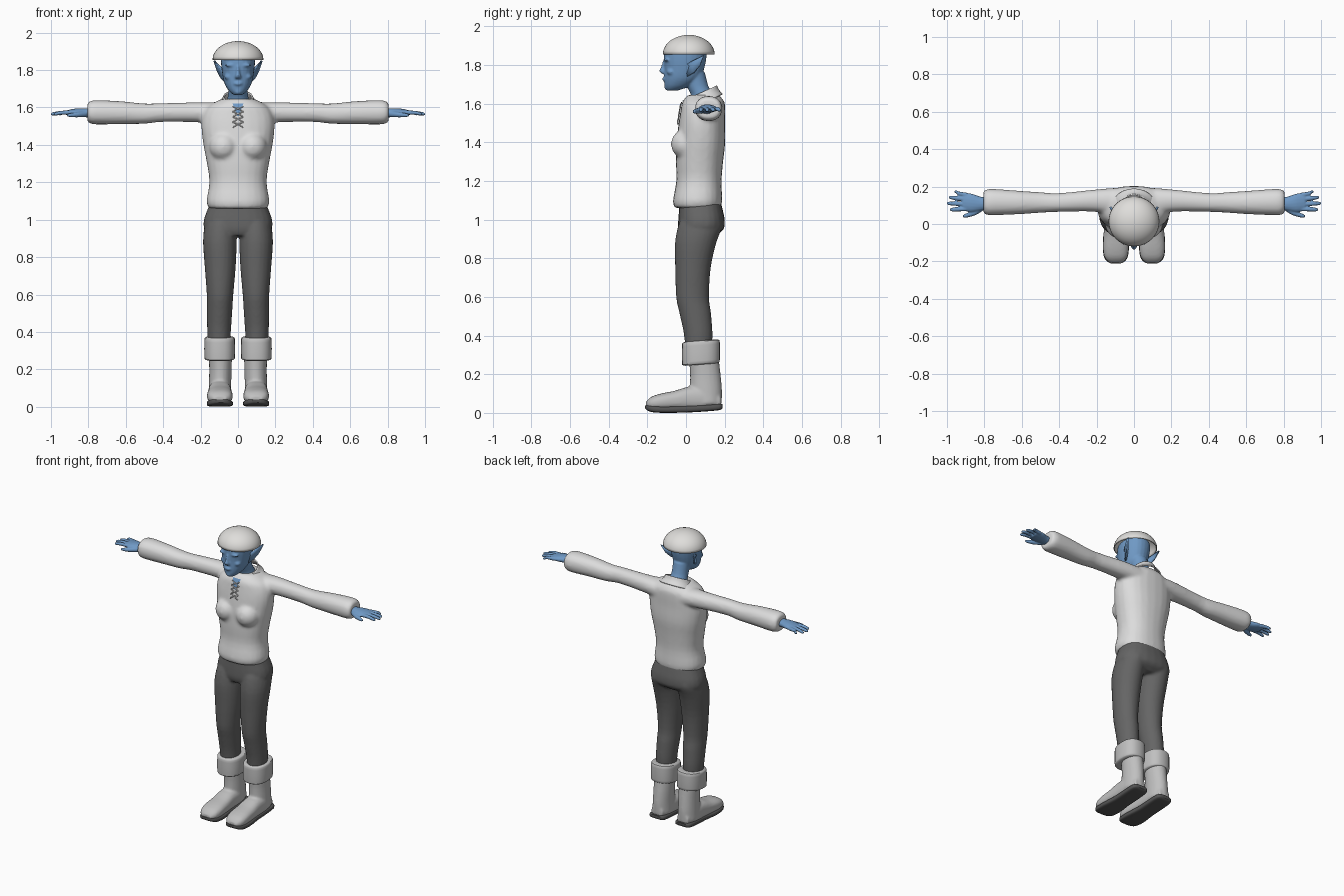
import bpy, bmesh, math
from mathutils import Vector, Matrix

cube = bpy.data.objects.get("Cube")
if cube:
    bpy.data.objects.remove(cube, do_unlink=True)


def material(name, r, g, b):
    m = bpy.data.materials.new(name)
    m.use_nodes = True
    m.diffuse_color = (r, g, b, 1)
    bsdf = next(n for n in m.node_tree.nodes if n.type == 'BSDF_PRINCIPLED')
    bsdf.inputs["Base Color"].default_value = (r, g, b, 1)
    bsdf.inputs["Roughness"].default_value = 0.8
    return m


SKIN = material("blue skin", 0.16, 0.32, 0.56)
SHIRT = material("off white cloth", 0.72, 0.72, 0.72)
CAP = material("cap white", 0.74, 0.73, 0.71)
PANTS = material("dark grey cloth", 0.13, 0.13, 0.13)
BOOT = material("light grey leather", 0.53, 0.53, 0.53)
SOLE = material("sole grey", 0.09, 0.09, 0.09)


def finish(name, bm, mat):
    bmesh.ops.recalc_face_normals(bm, faces=bm.faces[:])
    me = bpy.data.meshes.new(name)
    bm.to_mesh(me)
    bm.free()
    me.materials.append(mat)
    ob = bpy.data.objects.new(name, me)
    bpy.context.collection.objects.link(ob)
    return ob


def catmull(secs, steps):
    """Smoothly interpolate cross-section tuples."""
    p = [Vector(s) for s in secs]
    out = []
    for i in range(len(p) - 1):
        a, b, c, d = p[max(i - 1, 0)], p[i], p[i + 1], p[min(i + 2, len(p) - 1)]
        for k in range(steps):
            t = k / steps
            out.append(b + (c - a) * (t / 2) + (a * 2 - b * 5 + c * 4 - d) * (t * t / 2)
                       + (b * 3 - a - c * 3 + d) * (t ** 3 / 2))
    return out + [p[-1]]


def loft(name, axis, secs, mat, sign=1, n=24, power=2, steps=3, tilt=0, caps=True):
    """Sections: (position on axis, centre a, centre b, radius a, radius b)."""
    bm = bmesh.new()
    rings = []
    for t, ca, cb, ra, rb in catmull(secs, steps):
        ring = []
        for i in range(n):
            th = math.tau * i / n
            c, s = math.cos(th), math.sin(th)
            a = ca + ra * math.copysign(abs(c) ** (2 / power), c)
            b = cb + rb * math.copysign(abs(s) ** (2 / power), s)
            co = {'x': (t, a, b), 'y': (a, t, b), 'z': (a, b, t + tilt * (b - cb))}[axis]
            ring.append(bm.verts.new((co[0] * sign, co[1], co[2])))
        rings.append(ring)
    for r, q in zip(rings, rings[1:]):
        for i in range(n):
            j = (i + 1) % n
            bm.faces.new((r[i], r[j], q[j], q[i]))
    if caps:
        bm.faces.new(rings[0])
        bm.faces.new(rings[-1])
    return finish(name, bm, mat)


def ball(name, centre, radii, mat):
    bm = bmesh.new()
    bmesh.ops.create_uvsphere(bm, u_segments=20, v_segments=12, radius=1,
                              matrix=Matrix.LocRotScale(centre, None, radii))
    return finish(name, bm, mat)


def fuse(name, parts, voxel, smooth=4):
    """Join overlapping parts into one continuous skin."""
    bpy.ops.object.select_all(action='DESELECT')
    for p in parts:
        p.select_set(True)
    bpy.context.view_layer.objects.active = parts[0]
    bpy.ops.object.join()
    ob = parts[0]
    ob.name = name
    re = ob.modifiers.new("blend", 'REMESH')
    re.mode, re.voxel_size, re.use_smooth_shade = 'VOXEL', voxel, True
    sm = ob.modifiers.new("relax", 'SMOOTH')
    sm.iterations = smooth
    return ob


SIDES = (("left", 1), ("right", -1))

# Shirt: torso, bust and sleeves
shirt = [loft("torso", 'z', [
    (1.06, 0, .06, .155, .12), (1.1, 0, .06, .168, .127), (1.2, 0, .067, .153, .117),
    (1.3, 0, .07, .166, .122), (1.4, 0, .077, .185, .126), (1.5, 0, .082, .196, .12),
    (1.57, 0, .088, .185, .115), (1.61, 0, .09, .155, .108), (1.645, 0, .09, .09, .08)],
    SHIRT, power=2.3)]
for side, s in SIDES:
    shirt.append(ball("bust", (.077 * s, .002, 1.39), (.078, .08, .078), SHIRT))
    shirt.append(loft("sleeve", 'x', [
        (.08, .115, 1.567, .08, .06), (.2, .125, 1.574, .06, .054), (.4, .115, 1.573, .05, .05),
        (.5, .115, 1.567, .055, .054), (.62, .115, 1.572, .063, .061),
        (.74, .117, 1.574, .07, .065), (.785, .117, 1.574, .069, .062),
        (.805, .117, 1.574, .058, .05)], SHIRT, s, power=2.2))
shirt = fuse("shirt", shirt, .011)

# Collar, open at the top
collar = loft("collar", 'z', [(1.605, 0, .09, .12, .1), (1.635, 0, .088, .092, .082),
              (1.66, 0, .085, .078, .075)], SHIRT, tilt=.45, caps=False)
thick = collar.modifiers.new("thickness", 'SOLIDIFY')
thick.thickness = .008

# Neck opening and laces laid on the chest
bpy.context.view_layer.update()
chest = shirt.evaluated_get(bpy.context.evaluated_depsgraph_get())


def on_chest(x, z, lift=.004):
    hit, loc, _, _ = chest.ray_cast(Vector((x, -1, z)), Vector((0, 1, 0)))
    return (x, (loc.y if hit else 0) - lift, z)


bm = bmesh.new()
rows = [[bm.verts.new(on_chest(w * k, z)) for k in (-1, 0, 1)]
        for z, w in ((1.622, .03), (1.6, .021), (1.575, .012), (1.555, .004))]
for a, b in zip(rows, rows[1:]):
    for i in (0, 1):
        bm.faces.new((a[i], a[i + 1], b[i + 1], b[i]))
finish("neck_opening", bm, SKIN)

curve = bpy.data.curves.new("laces", 'CURVE')
curve.dimensions, curve.bevel_depth, curve.bevel_resolution = '3D', .0035, 1
for k in range(4):
    top = 1.605 - .028 * k
    for s in (1, -1):
        sp = curve.splines.new('POLY')
        sp.points.add(2)
        for pt, (x, z) in zip(sp.points, ((-.028, top), (0, top - .01), (.028, top - .028))):
            pt.co = (*on_chest(x * s, z, .006), 1)
curve.materials.append(SHIRT)
bpy.context.collection.objects.link(bpy.data.objects.new("laces", curve))

# Trousers
pants = [loft("hips", 'z', [
    (.915, 0, .06, .13, .09), (.95, 0, .077, .18, .118), (1.0, 0, .08, .182, .12),
    (1.05, 0, .077, .165, .113), (1.09, 0, .073, .148, .107)], PANTS, power=2.4)]
for side, s in SIDES:
    pants.append(loft("leg", 'z', [
        (.35, .101, .065, .06, .07), (.42, .101, .062, .064, .075), (.52, .098, .047, .068, .082),
        (.6, .096, .034, .071, .085), (.75, .095, .036, .083, .092), (.88, .097, .05, .09, .107),
        (.97, .093, .075, .085, .115), (1.01, .085, .08, .07, .1)], PANTS, s))
fuse("trousers", pants, .009, 3)

# Boots
for side, s in SIDES:
    shaft = loft("shaft", 'z', [(.05, .097, .105, .062, .08), (.12, .096, .103, .06, .083),
                 (.2, .094, .1, .06, .079), (.3, .094, .09, .063, .077)], BOOT, s)
    foot = loft("foot", 'y', [
        (.18, .097, .06, .04, .035), (.1, .097, .075, .06, .06), (.02, .097, .075, .062, .062),
        (-.06, .097, .064, .066, .05), (-.13, .097, .057, .069, .043),
        (-.18, .097, .05, .06, .033), (-.208, .097, .042, .035, .015)], BOOT, s, power=2.5)
    fuse(side + "_boot", [shaft, foot], .008, 3)
    loft(side + "_sole", 'y', [
        (.19, .097, .034, .035, .01), (.17, .097, .03, .057, .016), (.08, .097, .024, .06, .018),
        (0, .097, .02, .06, .018), (-.1, .097, .017, .07, .017), (-.17, .097, .02, .065, .017),
        (-.2, .097, .027, .047, .014), (-.211, .097, .03, .025, .008)], SOLE, s, power=4)
    loft(side + "_boot_cuff", 'z', [
        (.25, .098, .077, .062, .078), (.254, .098, .077, .078, .094), (.27, .098, .077, .082, .098),
        (.35, .098, .077, .082, .098), (.37, .098, .077, .078, .094), (.374, .098, .077, .06, .075)],
        BOOT, s, power=2.4, steps=2, tilt=.08)

# Hands: palm, four fingers and thumb
for side, s in SIDES:
    hand = [loft("palm", 'x', [
        (.77, .11, 1.57, .03, .026), (.82, .108, 1.572, .038, .024),
        (.87, .113, 1.573, .05, .021), (.915, .118, 1.571, .046, .014)], SKIN, s, n=16)]
    for root, tip, end in ((.155, .172, .96), (.131, .142, .99), (.106, .11, 1.0), (.08, .077, .985)):
        hand.append(loft("finger", 'x', [
            (.89, root, 1.572, .012, .012), (.94, (root + tip) / 2, 1.572, .0115, .011),
            (end - .012, tip, 1.566, .01, .0095), (end, tip, 1.564, .005, .005)], SKIN, s, n=10))
    hand.append(loft("thumb", 'x', [
        (.81, .085, 1.565, .016, .016), (.85, .062, 1.562, .016, .015),
        (.895, .046, 1.559, .012, .011), (.915, .042, 1.558, .006, .005)], SKIN, s, n=10))
    fuse(side + "_hand", hand, .0045, 1)

# Head: skull, neck, nose, brow, lips and chin
head = [
    loft("skull", 'z', [
        (1.668, 0, -.07, .024, .03), (1.69, 0, -.045, .05, .065), (1.73, 0, -.02, .073, .093),
        (1.78, 0, -.009, .084, .103), (1.84, 0, -.004, .091, .11), (1.88, 0, 0, .088, .105),
        (1.905, 0, .01, .06, .07)], SKIN, power=2.15),
    loft("neck", 'z', [(1.58, 0, .095, .07, .07), (1.64, 0, .085, .058, .058),
         (1.69, 0, .06, .052, .056), (1.76, 0, .04, .056, .058)], SKIN),
    loft("nose", 'z', [(1.755, 0, -.11, .018, .016), (1.768, 0, -.114, .017, .025),
         (1.79, 0, -.11, .01, .02), (1.825, 0, -.106, .008, .012)], SKIN, n=12),
    ball("lips", (0, -.109, 1.727), (.024, .014, .011), SKIN),
    ball("chin", (0, -.092, 1.685), (.022, .02, .018), SKIN)]
for side, s in SIDES:
    head.append(ball("brow", (.038 * s, -.098, 1.826), (.032, .016, .009), SKIN))
    head.append(ball("cheek", (.045 * s, -.076, 1.764), (.028, .024, .02), SKIN))
fuse("head", head, .006, 3)

# Pointed ears: leaf with a sunken middle
for side, s in SIDES:
    bm = bmesh.new()
    rim = [bm.verts.new((x * s, y, z)) for x, y, z in (
        (.074, -.002, 1.8), (.098, .03, 1.818), (.127, .092, 1.85), (.11, .07, 1.795),
        (.092, .04, 1.76), (.074, .008, 1.74))]
    mid = bm.verts.new((.084 * s, .035, 1.79))
    for a, b in zip(rim, rim[1:] + rim[:1]):
        bm.faces.new((a, b, mid))
    ear = finish(side + "_ear", bm, SKIN)
    th = ear.modifiers.new("thickness", 'SOLIDIFY')
    th.thickness, th.offset = .01, 0

# Hollow domed cap
bm = bmesh.new()
bmesh.ops.create_uvsphere(bm, u_segments=40, v_segments=20, radius=1)
bmesh.ops.delete(bm, geom=[v for v in bm.verts if v.co.z < -.01], context='VERTS')
bmesh.ops.transform(bm, verts=bm.verts[:],
                    matrix=Matrix.LocRotScale((0, .014, 1.855), None, (.136, .134, .1)))
cap = finish("cap", bm, CAP)
th = cap.modifiers.new("thickness", 'SOLIDIFY')
th.thickness = .006

# Smooth shading with sharp edges kept
bpy.ops.object.select_all(action='DESELECT')
for ob in bpy.context.collection.objects:
    if ob.type == 'MESH' and SKIN.users and ob.data.materials:
        ob.select_set(True)
        bpy.context.view_layer.objects.active = ob
bpy.ops.object.shade_smooth_by_angle(angle=math.radians(40))
